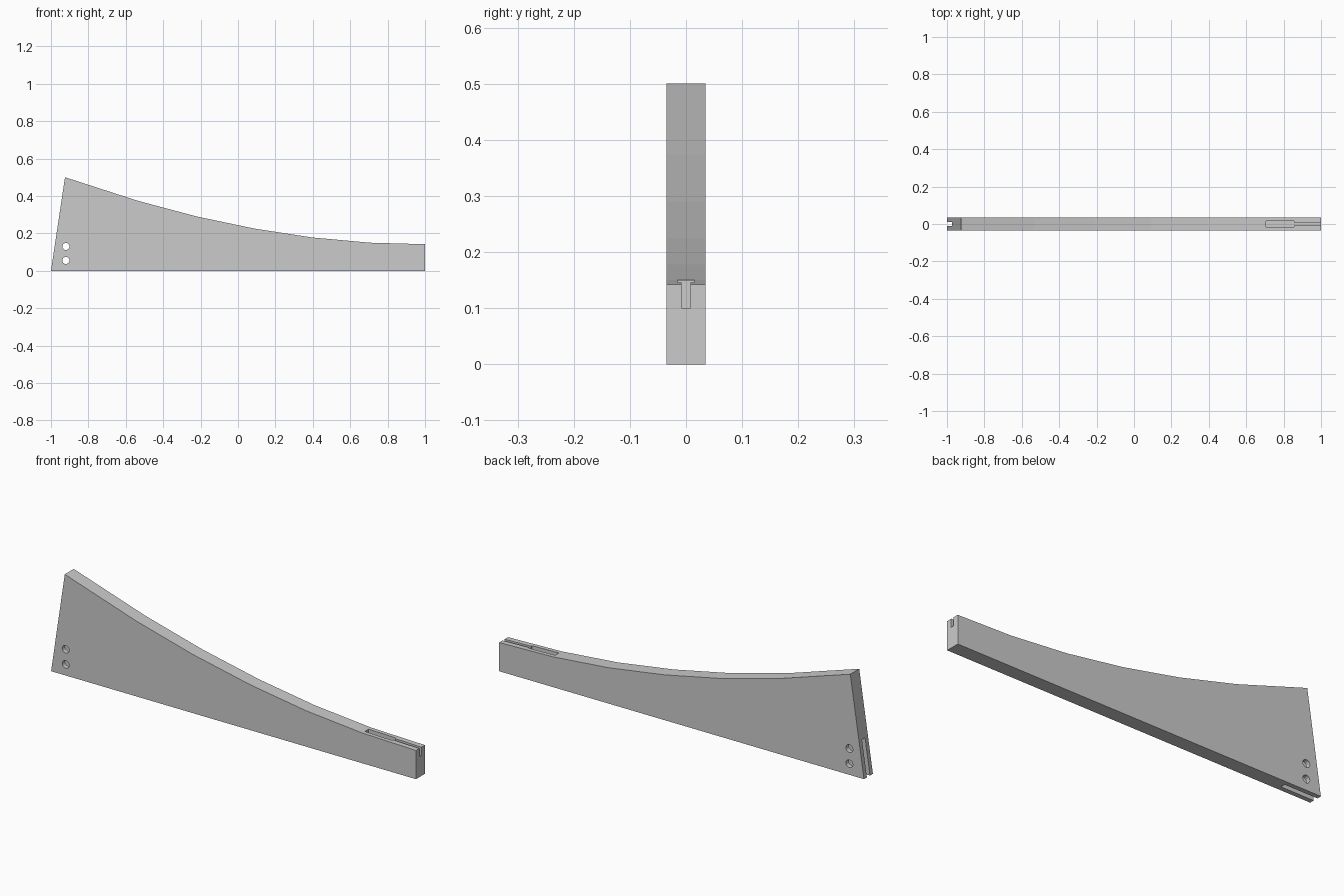
import bpy, bmesh
from math import pi

if "Cube" in bpy.data.objects:
    bpy.data.objects.remove(bpy.data.objects["Cube"])

HALF_T = 0.035  # half thickness of the plate


def prism(name, profile, half_y):
    """Extrude an x-z outline symmetrically along y."""
    bm = bmesh.new()
    face = bm.faces.new([bm.verts.new((x, -half_y, z)) for x, z in profile])
    ext = bmesh.ops.extrude_face_region(bm, geom=[face])
    moved = [v for v in ext["geom"] if isinstance(v, bmesh.types.BMVert)]
    bmesh.ops.translate(bm, verts=moved, vec=(0, 2 * half_y, 0))
    bmesh.ops.recalc_face_normals(bm, faces=bm.faces)
    mesh = bpy.data.meshes.new(name)
    bm.to_mesh(mesh)
    bm.free()
    obj = bpy.data.objects.new(name, mesh)
    bpy.context.collection.objects.link(obj)
    return obj


def box(name, x0, x1, z0, z1, half_y):
    return prism(name, [(x0, z0), (x1, z0), (x1, z1), (x0, z1)], half_y)


def cut(target, cutter):
    """Subtract the cutter, apply, and remove it."""
    bpy.context.view_layer.objects.active = target
    mod = target.modifiers.new("cut", 'BOOLEAN')
    mod.operation = 'DIFFERENCE'
    mod.solver = 'EXACT'
    mod.object = cutter
    bpy.ops.object.modifier_apply(modifier=mod.name)
    bpy.data.objects.remove(cutter)


# Tapered arm with a faceted concave top edge
arm = prism("bracket_arm", [
    (-1, 0), (1, 0), (1, 0.142), (0.706, 0.15), (0.396, 0.178),
    (0.09, 0.225), (-0.22, 0.29), (-0.535, 0.374), (-0.925, 0.5)], HALF_T)

# Keyed slot in the top of the tip: narrow at the end, wider inside
cut(arm, box("tip_slot", 0.80, 1.1, 0.10, 0.3, 0.008))
cut(arm, box("tip_pocket", 0.706, 0.855, 0.10, 0.3, 0.015))

# Slot in the root end, open at the end face and underneath
cut(arm, box("root_slot", -1.1, -0.82, -0.1, 0.18, 0.012))

# Two bolt holes through the root
for z in (0.055, 0.13):
    bpy.ops.mesh.primitive_cylinder_add(
        vertices=24, radius=0.019, depth=0.2,
        location=(-0.92, 0, z), rotation=(pi / 2, 0, 0))
    cut(arm, bpy.context.object)
